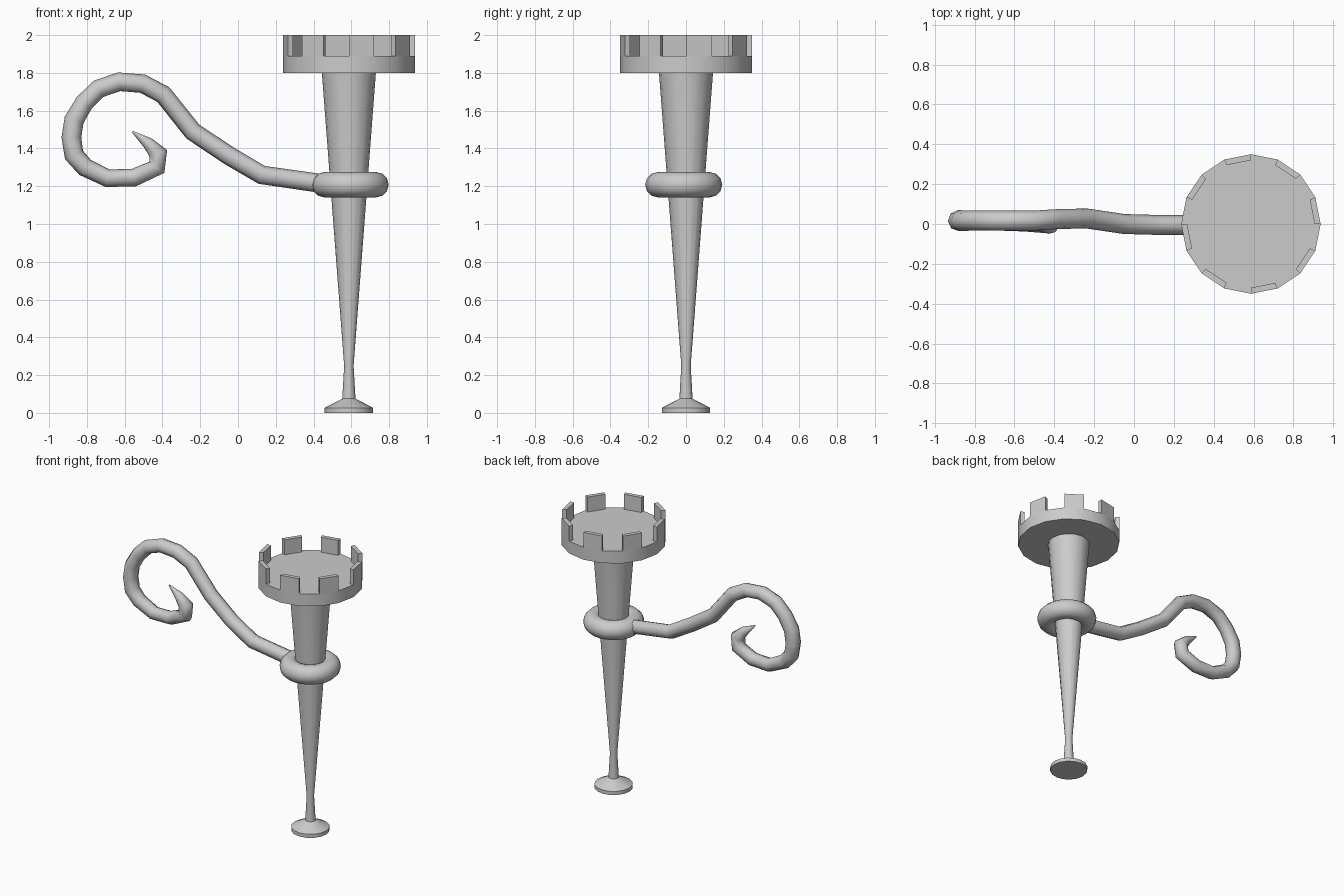
import bpy, bmesh, math

if "Cube" in bpy.data.objects:
    bpy.data.objects.remove(bpy.data.objects["Cube"])

CX = 0.587   # axis of the shaft
SIDES = 16


def finish(obj, angle=35):
    bpy.ops.object.select_all(action='DESELECT')
    obj.select_set(True)
    bpy.context.view_layer.objects.active = obj
    bpy.ops.object.shade_smooth_by_angle(angle=math.radians(angle))


def ring_point(r, a, z):
    return (CX + r * math.cos(a), r * math.sin(a), z)


def mesh_object(name, bm):
    bmesh.ops.recalc_face_normals(bm, faces=bm.faces)
    me = bpy.data.meshes.new(name)
    bm.to_mesh(me)
    bm.free()
    obj = bpy.data.objects.new(name, me)
    bpy.context.collection.objects.link(obj)
    finish(obj)
    return obj


def lathe(name, profile):
    """Closed solid turned from (radius, z) pairs."""
    bm = bmesh.new()
    rings = [[bm.verts.new(ring_point(r, 2 * math.pi * i / SIDES, z))
              for i in range(SIDES)] for r, z in profile]
    for a, b in zip(rings, rings[1:]):
        for i in range(SIDES):
            j = (i + 1) % SIDES
            bm.faces.new((a[i], a[j], b[j], b[i]))
    bm.faces.new(rings[0][::-1])
    bm.faces.new(rings[-1])
    return mesh_object(name, bm)


# Shaft with flared foot
lathe("shaft", [(0.128, 0), (0.128, 0.027), (0.035, 0.075),
                (0.025, 0.25), (0.143, 1.8)])

# Crown platform
lathe("crown_platform", [(0.35, 1.8), (0.35, 1.89)])

# Battlements on every other side of the crown
bm = bmesh.new()
for k in range(8):
    a0 = k * math.pi / 4
    a1 = a0 + math.pi / 8
    lo, hi = [[bm.verts.new(ring_point(r, a, z)) for r, a in
               ((0.35, a0), (0.35, a1), (0.32, a1), (0.32, a0))]
              for z in (1.89, 2.0)]
    bm.faces.new(lo[::-1])
    bm.faces.new(hi)
    for i in range(4):
        j = (i + 1) % 4
        bm.faces.new((lo[i], lo[j], hi[j], hi[i]))
mesh_object("battlements", bm)

# Collar around the shaft
bpy.ops.mesh.primitive_torus_add(location=(0.594, -0.012, 1.208), major_radius=0.137,
                                 minor_radius=0.067, major_segments=24, minor_segments=12)
collar = bpy.context.object
collar.name = "collar"
finish(collar, 60)

# Curling arm: x, y, z, radius factor
path = [(0.46, -0.005, 1.212, 1), (0.125, -0.005, 1.26, 1), (-0.05, 0.0, 1.363, 1),
        (-0.24, 0.028, 1.49, 1), (-0.395, 0.024, 1.685, 1), (-0.505, 0.017, 1.743, 1),
        (-0.63, 0.017, 1.753, 1), (-0.74, 0.017, 1.715, 1), (-0.815, 0.017, 1.64, 1),
        (-0.868, 0.017, 1.55, 1.05), (-0.882, 0.017, 1.457, 1.05), (-0.868, 0.017, 1.365, 1.05),
        (-0.81, 0.017, 1.3, 1), (-0.69, 0.015, 1.242, 0.95), (-0.55, 0.01, 1.246, 0.95),
        (-0.43, 0.003, 1.3, 1), (-0.422, 0.0, 1.375, 1.0), (-0.475, 0.0, 1.427, 0.65),
        (-0.56, 0.0, 1.49, 0.08)]
cu = bpy.data.curves.new("arm", 'CURVE')
cu.dimensions = '3D'
cu.bevel_depth = 0.05
cu.bevel_resolution = 2
cu.use_fill_caps = True
sp = cu.splines.new('POLY')
sp.points.add(len(path) - 1)
for p, (x, y, z, r) in zip(sp.points, path):
    p.co = (x, y, z, 1)
    p.radius = r
arm = bpy.data.objects.new("curled_arm", cu)
bpy.context.collection.objects.link(arm)
bpy.ops.object.select_all(action='DESELECT')
arm.select_set(True)
bpy.context.view_layer.objects.active = arm
bpy.ops.object.convert(target='MESH')
finish(bpy.context.object, 60)
